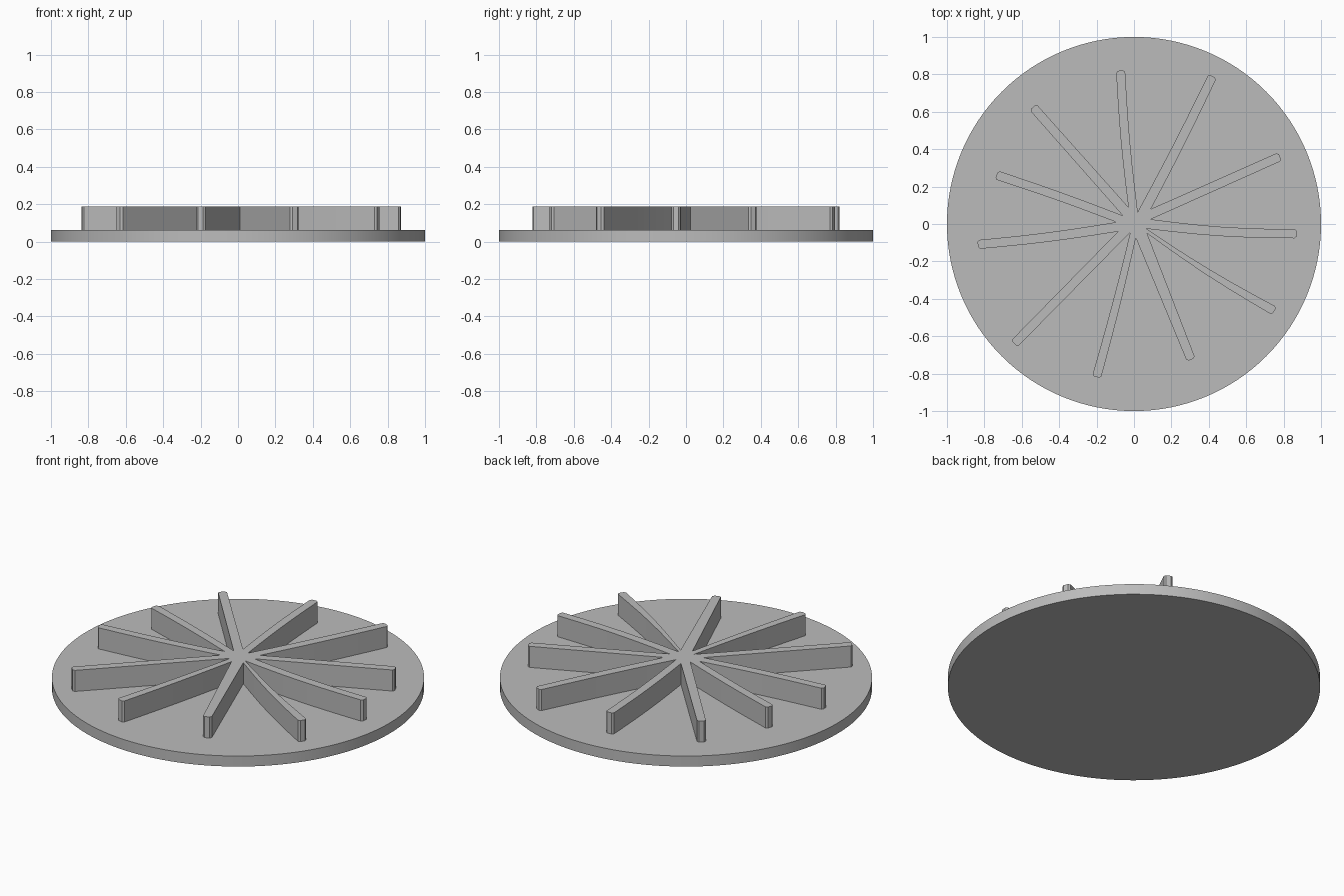
import bpy, bmesh, math
from mathutils import Vector

cube = bpy.data.objects.get("Cube")
if cube:
    bpy.data.objects.remove(cube)

DISC_TOP, RIB_TOP = 0.0625, 0.1875
HALF_WIDTH, CHAMFER = 0.024, 0.01

grey = bpy.data.materials.new("plain grey")
grey.use_nodes = True
colour = (0.5, 0.5, 0.5, 1)
grey.diffuse_color = colour
grey.node_tree.nodes["Principled BSDF"].inputs["Base Color"].default_value = colour


def finish(bm, name):
    """Turn a bmesh into a grey object with sharp edges kept."""
    bmesh.ops.recalc_face_normals(bm, faces=bm.faces)
    mesh = bpy.data.meshes.new(name)
    bm.to_mesh(mesh)
    bm.free()
    mesh.materials.append(grey)
    obj = bpy.data.objects.new(name, mesh)
    bpy.context.collection.objects.link(obj)
    bpy.ops.object.select_all(action="DESELECT")
    obj.select_set(True)
    bpy.context.view_layer.objects.active = obj
    bpy.ops.object.shade_smooth_by_angle(angle=math.radians(30))
    return obj


# Round base plate
bm = bmesh.new()
bmesh.ops.create_cone(bm, cap_ends=True, segments=128, radius1=1, radius2=1, depth=DISC_TOP)
bmesh.ops.translate(bm, verts=bm.verts, vec=(0, 0, DISC_TOP / 2))
finish(bm, "base_disc")

# Ribs, clockwise from the back: end point, and sideways bow at mid length
ribs = [
    ((-0.072, 0.82), 0.008), ((0.42, 0.79), -0.005), ((0.78, 0.36), 0),
    ((0.87, -0.053), -0.014), ((0.75, -0.465), -0.012), ((0.305, -0.725), 0),
    ((-0.2, -0.818), 0.005), ((-0.64, -0.64), 0), ((-0.835, -0.11), 0.008),
    ((-0.735, 0.262), -0.005), ((-0.54, 0.625), 0),
]
# Notch that follows each rib
notches = [
    (0.02, 0.065), (0.09, 0.08), (0.09, 0.025), (0.065, -0.025), (0.07, -0.05),
    (0.01, -0.075), (-0.02, -0.045), (-0.085, -0.04), (-0.095, 0.01),
    (-0.06, 0.045), (-0.03, 0.09),
]

# One star outline joins all the ribs at the hub
outline = []
for i, (end, bow) in enumerate(ribs):
    tip = Vector(end)
    before, after = Vector(notches[i - 1]), Vector(notches[i])
    along = (tip - (before + after) / 2).normalized()
    side = Vector((-along.y, along.x))
    left = tip + side * HALF_WIDTH - along * CHAMFER
    right = tip - side * HALF_WIDTH - along * CHAMFER
    half_end = side * (HALF_WIDTH - CHAMFER)
    steps = [k / 6 for k in range(1, 6)]
    outline.append(before)
    outline += [before.lerp(left, t) + side * bow * math.sin(math.pi * t) for t in steps]
    outline += [left, tip + half_end, tip - half_end, right]
    outline += [right.lerp(after, t) + side * bow * math.sin(math.pi * t) for t in steps]

bm = bmesh.new()
face = bm.faces.new([bm.verts.new((p.x, p.y, DISC_TOP)) for p in outline])
raised = bmesh.ops.extrude_face_region(bm, geom=[face])["geom"]
bmesh.ops.translate(
    bm, verts=[g for g in raised if isinstance(g, bmesh.types.BMVert)],
    vec=(0, 0, RIB_TOP - DISC_TOP))
bmesh.ops.triangulate(bm, faces=[f for f in bm.faces if len(f.verts) > 4])
finish(bm, "star_ribs")
